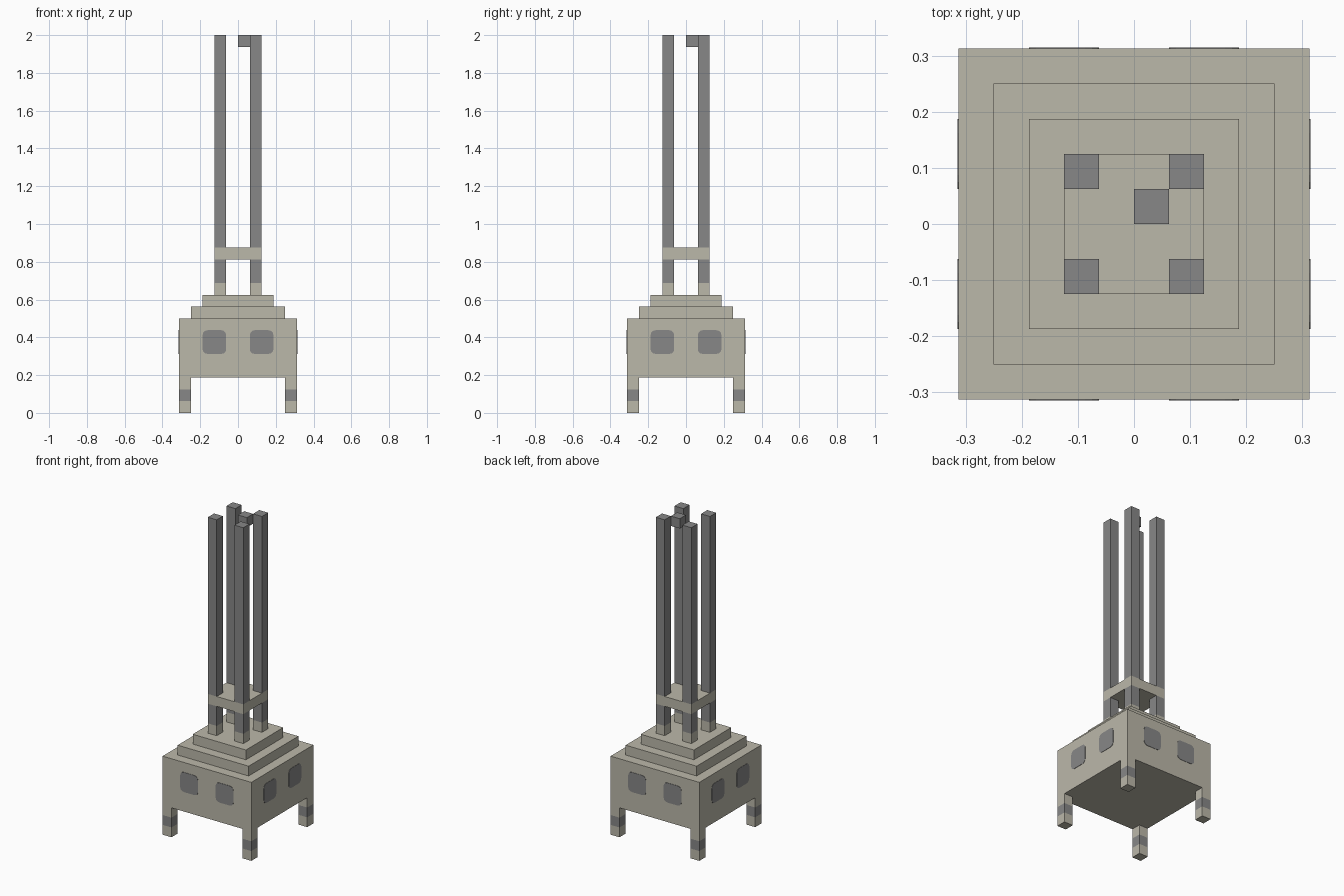
import bpy, bmesh
from math import pi
from mathutils import Matrix, Vector

cube = bpy.data.objects.get("Cube")
if cube:
    bpy.data.objects.remove(cube, do_unlink=True)

U = 1 / 16  # building module


def make_material(name, rgb):
    mat = bpy.data.materials.new(name)
    mat.use_nodes = True
    mat.diffuse_color = (*rgb, 1)
    mat.node_tree.nodes["Principled BSDF"].inputs["Base Color"].default_value = (*rgb, 1)
    return mat


STONE = make_material("pale_stone", (0.50, 0.48, 0.40))
METAL = make_material("grey_metal", (0.245, 0.245, 0.245))


def finish(name, bm, mats):
    mesh = bpy.data.meshes.new(name)
    bmesh.ops.recalc_face_normals(bm, faces=bm.faces)
    bm.to_mesh(mesh)
    bm.free()
    for mat in mats:
        mesh.materials.append(mat)
    obj = bpy.data.objects.new(name, mesh)
    bpy.context.collection.objects.link(obj)
    return obj


def box(name, mat, size, bottom, height, x=0, y=0, bands=()):
    """Square block in modules; bands are (low, high) heights painted metal."""
    bm = bmesh.new()
    place = Matrix.Translation(Vector((x, y, bottom + height / 2)) * U)
    scale = Matrix.Diagonal((size * U, size * U, height * U, 1))
    bmesh.ops.create_cube(bm, size=1, matrix=place @ scale)
    for level in sorted({z for band in bands for z in band}):
        if bottom < level < bottom + height:
            bmesh.ops.bisect_plane(bm, geom=bm.verts[:] + bm.edges[:] + bm.faces[:],
                                   plane_co=(0, 0, level * U), plane_no=(0, 0, 1))
    for face in bm.faces:
        z = face.calc_center_median().z / U
        face.material_index = int(any(low < z <= high for low, high in bands))
    return finish(name, bm, [mat, METAL])


def window(name, angle, x):
    """Thin rounded plate set on one wall of the body."""
    bm = bmesh.new()
    bmesh.ops.create_grid(bm, x_segments=1, y_segments=1, size=U)
    bmesh.ops.bevel(bm, geom=bm.verts[:], offset=0.4 * U, segments=3,
                    profile=0.5, affect='VERTICES')
    skin = bmesh.ops.extrude_face_region(bm, geom=bm.faces[:])
    bmesh.ops.translate(bm, vec=(0, 0, 0.003),
                        verts=[v for v in skin["geom"] if isinstance(v, bmesh.types.BMVert)])
    place = Matrix.Translation((x * U, -5 * U + 0.001, 6 * U))
    bm.transform(Matrix.Rotation(angle, 4, 'Z') @ place @ Matrix.Rotation(pi / 2, 4, 'X'))
    return finish(name, bm, [METAL])


# Body and stepped roof
box("body", STONE, 10, 3, 5)
box("lower_roof_step", STONE, 8, 8, 1)
box("upper_roof_step", STONE, 6, 9, 1)

# Banded legs and tall masts at the four corners
for front, sy in (("front", -1), ("back", 1)):
    for side, sx in (("left", 1), ("right", -1)):
        tag = front + "_" + side
        box(tag + "_leg", STONE, 1, 0, 3, 4.5 * sx, 4.5 * sy, [(1, 2)])
        box(tag + "_mast_foot", STONE, 1, 10, 3, 1.5 * sx, 1.5 * sy, [(11, 13)])
        box(tag + "_mast", METAL, 1, 14, 18, 1.5 * sx, 1.5 * sy)

# Platform tying the masts together, and the small block at the top
box("mast_platform", STONE, 4, 13, 1)
box("mast_top_block", METAL, 1, 31, 1, 0.5, 0.5)

# Pair of windows on every wall
for i, wall in enumerate(("front", "left", "back", "right")):
    for n, x in enumerate((-2, 2), 1):
        window(f"{wall}_window_{n}", i * pi / 2, x)
